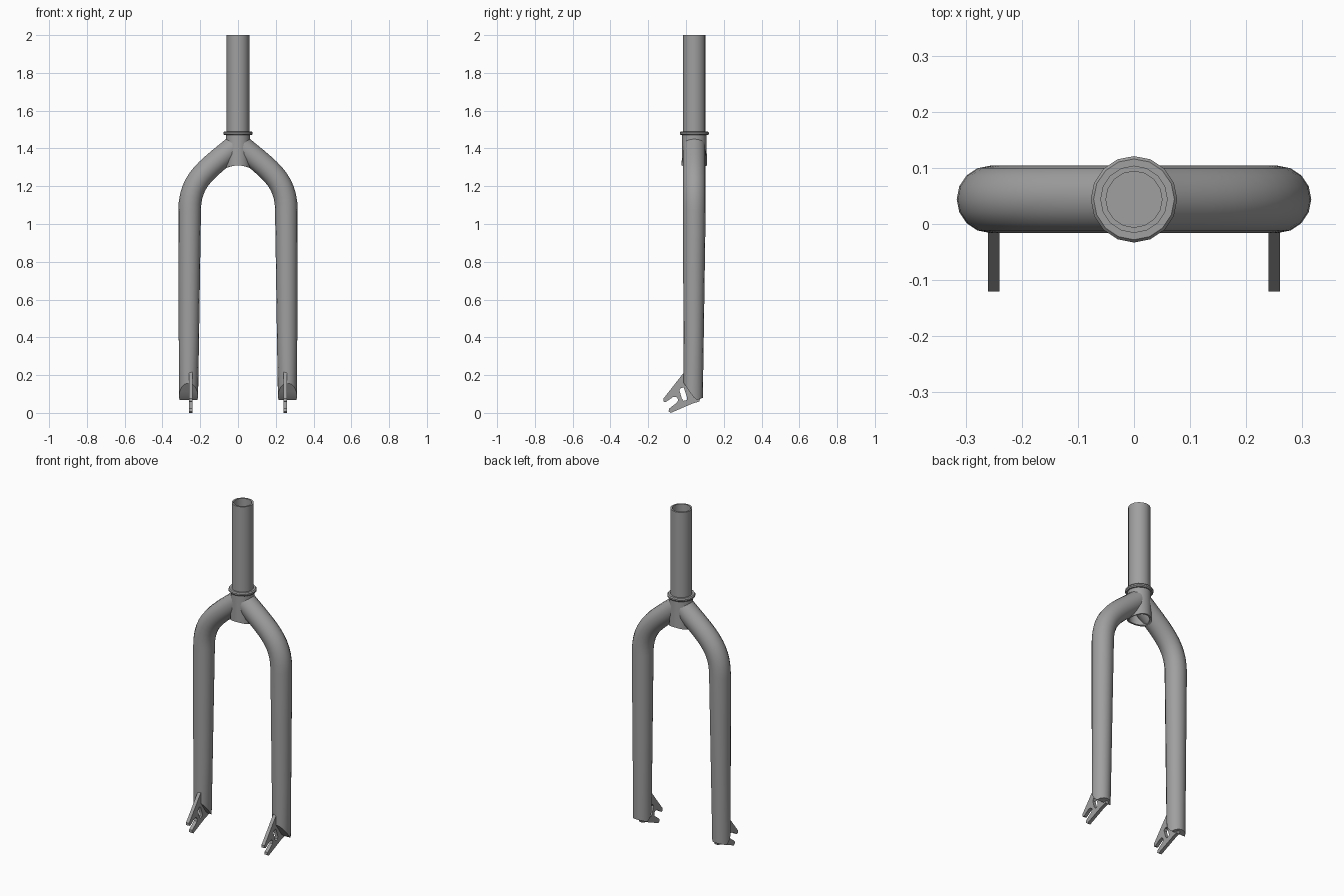
import bpy, bmesh, math
from mathutils import Vector, Matrix

if "Cube" in bpy.data.objects:
    bpy.data.objects.remove(bpy.data.objects["Cube"])

SIDES = 16
AXIS_Y = 0.044

steel = bpy.data.materials.new("grey_steel")
steel.use_nodes = True
GREY = (0.35, 0.35, 0.35, 1)
steel.diffuse_color = GREY
steel.node_tree.nodes["Principled BSDF"].inputs["Base Color"].default_value = GREY


def finish(name, bm):
    bmesh.ops.remove_doubles(bm, verts=bm.verts, dist=1e-5)
    bmesh.ops.recalc_face_normals(bm, faces=bm.faces)
    mesh = bpy.data.meshes.new(name)
    bm.to_mesh(mesh)
    bm.free()
    mesh.materials.clear()
    mesh.materials.append(steel)
    ob = bpy.data.objects.new(name, mesh)
    bpy.context.collection.objects.link(ob)
    bpy.ops.object.select_all(action='DESELECT')
    ob.select_set(True)
    bpy.context.view_layer.objects.active = ob
    bpy.ops.object.shade_smooth_by_angle(angle=math.radians(35))
    return ob


def bridge(bm, rings):
    for a, b in zip(rings, rings[1:]):
        for i in range(len(a)):
            j = (i + 1) % len(a)
            bm.faces.new((a[i], a[j], b[j], b[i]))


def lathe(name, profile, closed=False, shape=None):
    """Revolve (radius, z) points about the steering axis."""
    bm = bmesh.new()
    rings = []
    for r, z in profile:
        ring = []
        for i in range(SIDES):
            t = math.tau * i / SIDES
            p = Vector((r * math.cos(t), AXIS_Y + r * math.sin(t), z))
            ring.append(bm.verts.new(shape(p) if shape else p))
        rings.append(ring)
    bridge(bm, rings + rings[:1] if closed else rings)
    if not closed:
        bm.faces.new(rings[-1])
    return finish(name, bm)


# Steering tube, hollow at the top with a floor inside
lathe("steerer_tube", [(0.06, 1.4), (0.06, 2.0), (0.05, 2.0), (0.05, 1.48)])

# Rounded bearing collar
lathe("bearing_collar", [(0.055, 1.47), (0.072, 1.47), (0.077, 1.476),
                         (0.077, 1.484), (0.072, 1.49), (0.055, 1.49)], closed=True)


# Crown sleeve, its lower rim arched over the wheel
def arch(p):
    if p.z < 1.4:
        p.z -= 3.5 * p.x ** 2
    return p


lathe("crown_sleeve", [(0.067, 1.31), (0.064, 1.472), (0.055, 1.472), (0.057, 1.31)],
      closed=True, shape=arch)


# Fork legs: tapered tube swept along a bent centre line
def bezier(a, b, c, d, t):
    s = 1 - t
    return a * s ** 3 + b * 3 * s * s * t + c * 3 * s * t * t + d * t ** 3


def mitre(y):
    """Height of the slanted leg end."""
    if y < 0.052:
        return 0.065 + (0.052 - y) * 1.45
    return 0.065 + (y - 0.052) * 0.4


def leg(name, side):
    path = [Vector((0.262, 0, 0.07)), Vector((0.26, 0, 0.4)), Vector((0.258, 0, 0.75))]
    bend = [Vector(p) for p in ((0.256, 0, 1.07), (0.256, 0, 1.24), (0.16, 0, 1.29), (0, 0, 1.425))]
    path += [bezier(*bend, i / 12) for i in range(13)]
    bm = bmesh.new()
    rings = []
    for k, c in enumerate(path):
        tangent = (path[min(k + 1, len(path) - 1)] - path[max(k - 1, 0)]).normalized()
        out = Vector((tangent.z, 0, -tangent.x))
        f = min(c.z / 1.07, 1)
        r = 0.05 + 0.01 * f
        ring = []
        for i in range(SIDES):
            t = math.tau * i / SIDES
            p = c + out * (r * math.cos(t))
            p.y = 0.038 + 0.006 * f + r * math.sin(t)
            if k == 0:
                p.z = mitre(p.y)
            p.x *= side
            ring.append(bm.verts.new(p))
        rings.append(ring)
    bridge(bm, rings)
    # Close the slanted end with strips running across the leg
    half, end = SIDES // 2, rings[0]
    q = SIDES // 4
    for i in range(-q, q):
        strip = [end[i], end[i + 1], end[(half - i - 1) % SIDES], end[(half - i) % SIDES]]
        bm.faces.new(list(dict.fromkeys(strip)))
    bm.faces.new(rings[-1])
    finish(name, bm)


# Dropout plates: slotted outline with a long hole, drawn in (y, z)
OUTLINE = [(-0.008, 0.217), (-0.022, 0.2), (-0.12, 0.075), (-0.12, 0.06), (-0.108, 0.057),
           (-0.07, 0.083), (-0.053, 0.085), (-0.042, 0.073), (-0.045, 0.057),
           (-0.09, 0.022), (-0.092, 0.008), (-0.08, 0.0), (0.035, 0.05),
           (0.07, 0.06), (0.075, 0.075), (0.04, 0.13), (0.01, 0.2)]
HOLE = [(-0.035, 0.12), (-0.027, 0.132), (-0.012, 0.134), (0.006, 0.082),
        (0.004, 0.068), (-0.012, 0.064), (-0.022, 0.075)]


def dropout(name, side):
    curve = bpy.data.curves.new(name + "_outline", 'CURVE')
    curve.dimensions = '2D'
    curve.fill_mode = 'BOTH'
    curve.extrude = 0.01
    for pts in (OUTLINE, HOLE):
        spline = curve.splines.new('POLY')
        spline.points.add(len(pts) - 1)
        for point, (y, z) in zip(spline.points, pts):
            point.co = (y, z, 0, 1)
        spline.use_cyclic_u = True
    temp = bpy.data.objects.new(name + "_outline", curve)
    bm = bmesh.new()
    bm.from_mesh(temp.to_mesh())
    temp.to_mesh_clear()
    bpy.data.objects.remove(temp)
    # Stand the flat outline up so it faces sideways
    bm.transform(Matrix(((0, 0, 1, 0.25 * side), (1, 0, 0, 0), (0, 1, 0, 0), (0, 0, 0, 1))))
    finish(name, bm)


for label, side in (("left", 1), ("right", -1)):
    leg(label + "_leg", side)
    dropout(label + "_dropout", side)
